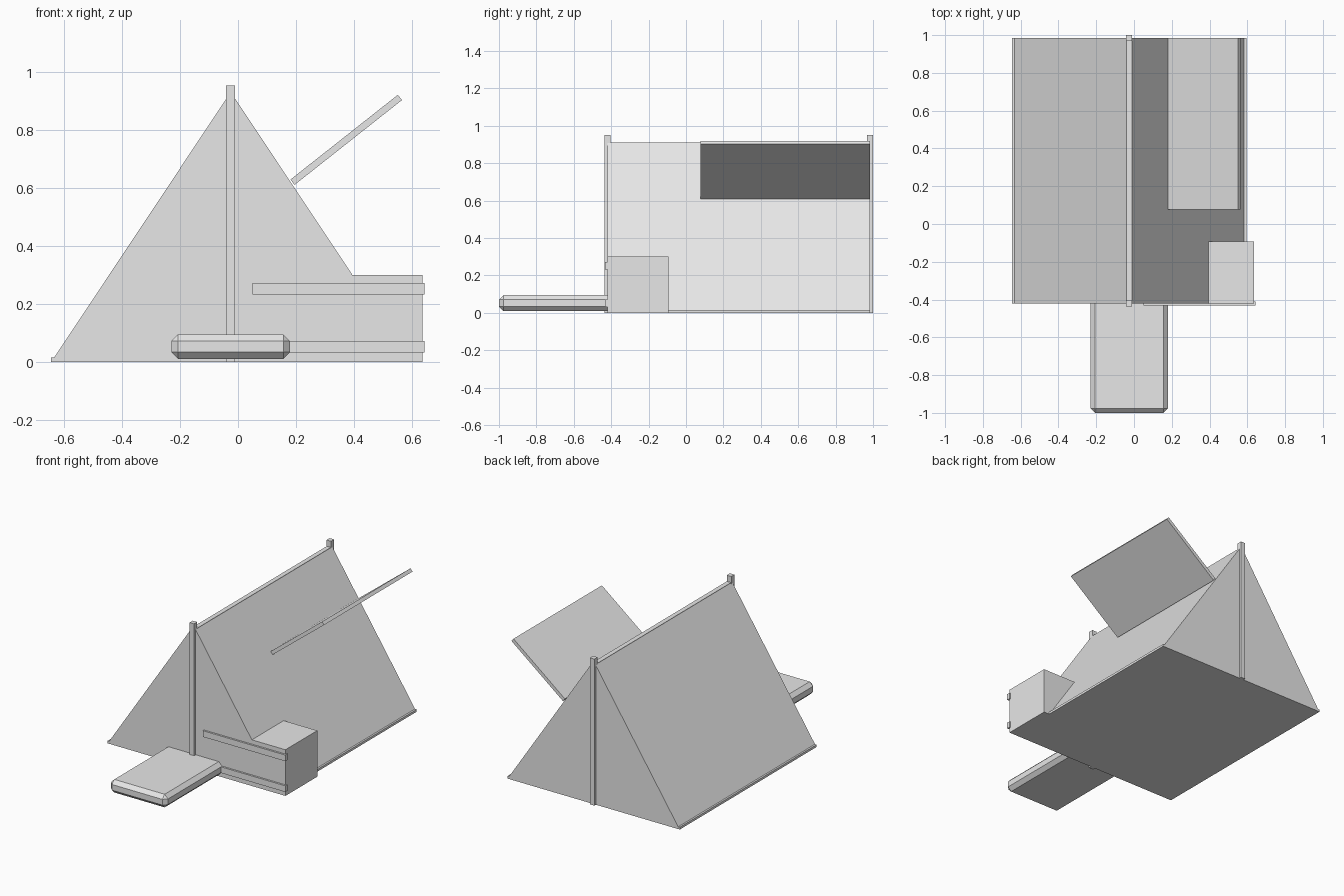
import bpy
import bmesh
import math
from mathutils import Vector

cube = bpy.data.objects.get("Cube")
if cube:
    bpy.data.objects.remove(cube, do_unlink=True)

grey = bpy.data.materials.new("light_grey")
grey.use_nodes = True
grey.diffuse_color = (0.8, 0.8, 0.8, 1)
grey.node_tree.nodes["Principled BSDF"].inputs["Base Color"].default_value = (0.8, 0.8, 0.8, 1)


def finish(name, bm):
    bmesh.ops.recalc_face_normals(bm, faces=bm.faces)
    mesh = bpy.data.meshes.new(name)
    bm.to_mesh(mesh)
    bm.free()
    mesh.materials.append(grey)
    obj = bpy.data.objects.new(name, mesh)
    bpy.context.collection.objects.link(obj)
    return obj


def prism(name, profile, y0, y1):
    """Extrude an x-z outline along y."""
    bm = bmesh.new()
    face = bm.faces.new([bm.verts.new((x, y0, z)) for x, z in profile])
    result = bmesh.ops.extrude_face_region(bm, geom=[face])
    verts = [v for v in result["geom"] if isinstance(v, bmesh.types.BMVert)]
    bmesh.ops.translate(bm, verts=verts, vec=(0, y1 - y0, 0))
    return finish(name, bm)


def box(name, x0, x1, y0, y1, z0, z1):
    return prism(name, [(x0, z0), (x1, z0), (x1, z1), (x0, z1)], y0, y1)


FRONT, BACK = -0.42, 0.985

# Tent body and the ground sheet that peeks out along both sides
prism("tent_canvas", [(-0.64, 0.005), (0.59, 0.005), (-0.012, 0.91), (-0.038, 0.91)], FRONT, BACK)
box("ground_sheet", -0.645, 0.595, FRONT, BACK, 0, 0.015)

# Ridge pole and the two upright poles
box("ridge_pole", -0.04, -0.01, FRONT, BACK, 0.88, 0.912)
box("front_pole", -0.042, -0.01, -0.437, -0.405, 0, 0.952)
box("back_pole", -0.042, -0.01, 0.968, 1.0, 0, 0.952)

# Raised window flap, a thin slab tilted out from the left slope
start, end = Vector((0.195, 0.61)), Vector((0.565, 0.902))
along = (end - start).normalized()
up = Vector((-along.y, along.x)) * 0.023
prism("window_flap", [start, end, end + up, start + up], 0.077, BACK)

# Storage crate with two slats across its front
box("crate", 0.3, 0.635, FRONT, -0.093, 0, 0.3)
for name, z in (("lower_slat", 0.032), ("upper_slat", 0.232)):
    box(name, 0.05, 0.643, -0.432, -0.41, z, z + 0.04)

# Sleeping mat with chamfered edges, sticking out of the entrance
mat = box("sleeping_mat", -0.23, 0.18, -1.0, -0.1, 0.01, 0.095)
bevel = mat.modifiers.new("chamfer", "BEVEL")
bevel.width = 0.024
bevel.segments = 1
bevel.limit_method = "ANGLE"
bevel.angle_limit = math.radians(30)
